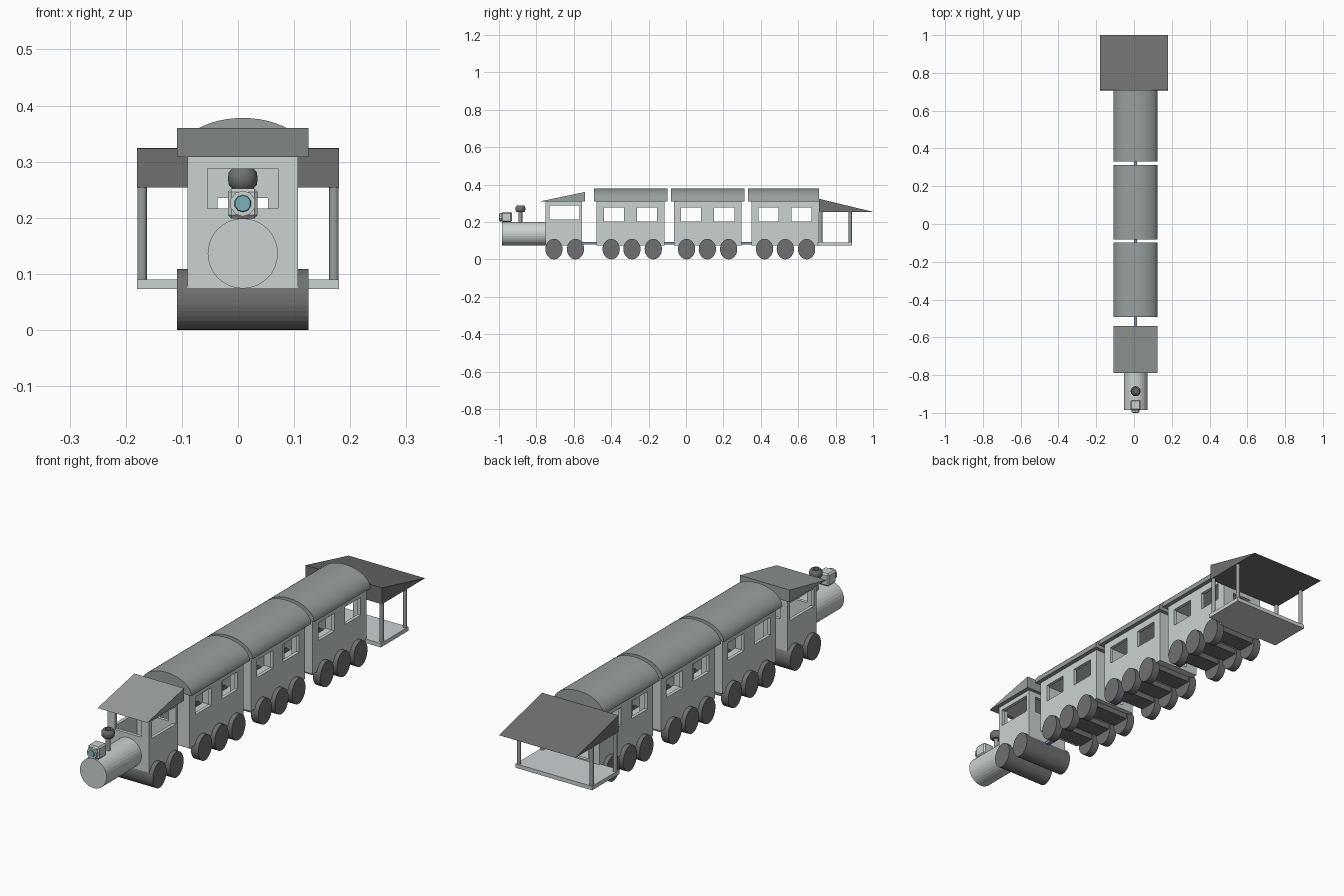
import bpy, bmesh, math
from mathutils import Matrix

if "Cube" in bpy.data.objects:
    bpy.data.objects.remove(bpy.data.objects["Cube"])

CX = 0.0085      # train centre line
HW = 0.0985      # half width of bodies
RW = 0.117       # half width of roofs and wheels
RZ = 0.308       # eaves height

# Colours, one material each
COLOURS = {'body': (0.60, 0.64, 0.65), 'roof': (0.32, 0.35, 0.345), 'dark': (0.16, 0.162, 0.17),
           'lens': (0.21, 0.44, 0.48), 'link': (0.22, 0.26, 0.45)}
MATS = {}
for key, rgb in COLOURS.items():
    MATS[key] = bpy.data.materials.new(key + "_paint")
    MATS[key].diffuse_color = (*rgb, 1)


def finish(name, bm, paint='body', smooth=None):
    bmesh.ops.recalc_face_normals(bm, faces=bm.faces)
    me = bpy.data.meshes.new(name)
    bm.to_mesh(me)
    bm.free()
    me.materials.append(MATS[paint])
    ob = bpy.data.objects.new(name, me)
    bpy.context.collection.objects.link(ob)
    if smooth:
        bpy.ops.object.select_all(action='DESELECT')
        ob.select_set(True)
        bpy.context.view_layer.objects.active = ob
        bpy.ops.object.shade_smooth_by_angle(angle=math.radians(smooth))
    return ob


def box(name, x, y, z, paint='body', bevel=0):
    bm = bmesh.new()
    bmesh.ops.create_cube(bm, size=1)
    for v in bm.verts:
        for i, (a, b) in enumerate((x, y, z)):
            v.co[i] = a if v.co[i] < 0 else b
    if bevel:
        bmesh.ops.bevel(bm, geom=bm.edges[:], offset=bevel, segments=1, affect='EDGES')
    return finish(name, bm, paint)


def cyl(name, centre, r1, r2, depth, axis='Z', sides=32, scale=(1, 1, 1), paint='body', smooth=None):
    bm = bmesh.new()
    bmesh.ops.create_cone(bm, cap_ends=True, segments=sides, radius1=r1, radius2=r2, depth=depth)
    rot = {'X': Matrix.Rotation(math.pi / 2, 4, 'Y'),
           'Y': Matrix.Rotation(math.pi / 2, 4, 'X'), 'Z': Matrix()}[axis]
    bmesh.ops.transform(bm, verts=bm.verts,
                        matrix=Matrix.Translation(centre) @ Matrix.Diagonal((*scale, 1)) @ rot)
    return finish(name, bm, paint, smooth)


def prism(name, profile, axis, a, b, paint, smooth=None):
    """Extrude a 2D profile along x (profile is y,z) or y (profile is x,z)."""
    bm = bmesh.new()

    def place(p, t):
        return (t, p[0], p[1]) if axis == 'X' else (p[0], t, p[1])
    lo = [bm.verts.new(place(p, a)) for p in profile]
    hi = [bm.verts.new(place(p, b)) for p in profile]
    bm.faces.new(lo)
    bm.faces.new(hi[::-1])
    n = len(profile)
    for i in range(n):
        j = (i + 1) % n
        bm.faces.new((lo[i], hi[i], hi[j], lo[j]))
    return finish(name, bm, paint, smooth)


def shell(name, y0, y1, openings, t=0.014):
    """Hollow body with rectangular openings cut through it."""
    ob = box(name, (CX - HW, CX + HW), (y0, y1), (0.075, RZ))
    cutters = [box("cavity_cutter", (CX - HW + t, CX + HW - t), (y0 + t, y1 - t), (0.075 + t, RZ - t))]
    cutters += [box("opening_cutter", *o) for o in openings]
    bpy.context.view_layer.objects.active = ob
    for c in cutters:
        c.hide_render = True
        m = ob.modifiers.new("cut", 'BOOLEAN')
        m.operation = 'DIFFERENCE'
        m.solver = 'EXACT'
        m.object = c
        bpy.ops.object.modifier_apply(modifier=m.name)
    for c in cutters:
        bpy.data.objects.remove(c)


def wheel(name, y, x0, x1):
    cyl(name, ((x0 + x1) / 2, y, 0.0545), 1, 1, x1 - x0, 'X', 32, (1, 0.046, 0.0545), 'dark')


# Locomotive boiler, cab and sloping cab roof
cyl("boiler", (CX, -0.865, 0.1365), 0.0625, 0.0625, 0.24, 'Y')
shell("cab", -0.75, -0.555, [
    ((-0.2, 0.2), (-0.731, -0.569), (0.214, 0.288)),
    ((CX - 0.063, CX + 0.063), (-0.8, -0.5), (0.217, 0.288))])
prism("cab_roof", [(-0.789, RZ), (-0.541, RZ), (-0.541, 0.36)], 'X', CX - RW, CX + RW, 'roof')

# Chimney with barrel top
cyl("chimney_stem", (CX, -0.885, 0.228), 0.010, 0.010, 0.07, sides=16, paint='roof')
bm = bmesh.new()
rings = []
for r, z in ((0.019, 0.252), (0.025, 0.259), (0.0265, 0.270), (0.025, 0.281),
             (0.019, 0.288), (0.011, 0.288), (0.011, 0.265)):
    rings.append([bm.verts.new((CX + r * math.cos(k * math.pi / 8), -0.885 + r * math.sin(k * math.pi / 8), z))
                  for k in range(16)])
for a, b in zip(rings, rings[1:]):
    for k in range(16):
        bm.faces.new((a[k], a[(k + 1) % 16], b[(k + 1) % 16], b[k]))
bm.faces.new(rings[0])
bm.faces.new(rings[-1])
finish("chimney_top", bm, 'dark', 40)

# Headlamp housing, rim and lens
box("headlamp_housing", (CX - 0.0265, CX + 0.0265), (-0.986, -0.931), (0.199, 0.252), bevel=0.006)
cyl("headlamp_rim", (CX, -0.989, 0.2255), 0.023, 0.023, 0.016, 'Y', 10)
cyl("headlamp_lens", (CX, -0.9935, 0.2255), 0.020, 0.014, 0.013, 'Y', 10, paint='lens')

# Locomotive rollers
for i, y in enumerate((-0.706, -0.591)):
    wheel(f"roller_{i + 1}", y, CX - RW, CX + RW)

# Three carriages with arched roofs, windows, wheels and axle beams
arch = [(CX + RW * math.cos(k * math.pi / 24), RZ + 0.07 * math.sin(k * math.pi / 24)) for k in range(25)]
for n, (c, roof0, roof1, axle) in enumerate(((-0.297, -0.493, -0.099, -0.289),
                                             (0.116, -0.081, 0.313, 0.114),
                                             (0.530, 0.332, 0.71, 0.531)), 1):
    openings = [((-0.2, 0.2), (c + s * 0.0885 - 0.0535, c + s * 0.0885 + 0.0535), (0.203, 0.278))
                for s in (-1, 1)]
    openings.append(((CX - 0.045, CX + 0.045), (c - 0.3, c + 0.3), (0.095, 0.235)))
    shell(f"carriage_{n}_body", c - 0.181, c + 0.181, openings)
    prism(f"carriage_{n}_roof", arch, 'Y', roof0, roof1, 'roof', 30)
    for i, dy in enumerate((-0.111, 0, 0.114)):
        y = axle + dy
        for side, s in (("left", -1), ("right", 1)):
            xs = sorted((CX + s * (RW - 0.035), CX + s * RW))
            wheel(f"carriage_{n}_wheel_{side}_{i + 1}", y, *xs)
        box(f"carriage_{n}_axle_{i + 1}", (CX - RW + 0.03, CX + RW - 0.03),
            (y - 0.038, y + 0.038), (0.052, 0.076), 'dark')

# Couplings between vehicles
for i, (a, b) in enumerate(((-0.56, -0.47), (-0.12, -0.06), (0.29, 0.355)), 1):
    box(f"coupling_{i}", (CX - 0.008, CX + 0.008), (a, b), (0.079, 0.092), 'link')

# Rear porch: floor, corner posts and sloping roof
box("porch_floor", (-0.18, 0.18), (0.703, 0.888), (0.073, 0.09))
for side, x in (("left", -0.171), ("right", 0.171)):
    for end, y in (("front", 0.721), ("rear", 0.878)):
        cyl(f"porch_post_{end}_{side}", (x, y, 0.1725), 0.0085, 0.0085, 0.167, sides=12, paint='roof')
prism("porch_roof", [(0.71, 0.254), (1.0, 0.254), (0.71, 0.324)], 'X', -0.18, 0.18, 'dark')

for m in bpy.data.materials:
    if m.users and not m.is_grease_pencil:
        m.use_nodes = True
        m.node_tree.nodes["Principled BSDF"].inputs["Base Color"].default_value = m.diffuse_color
